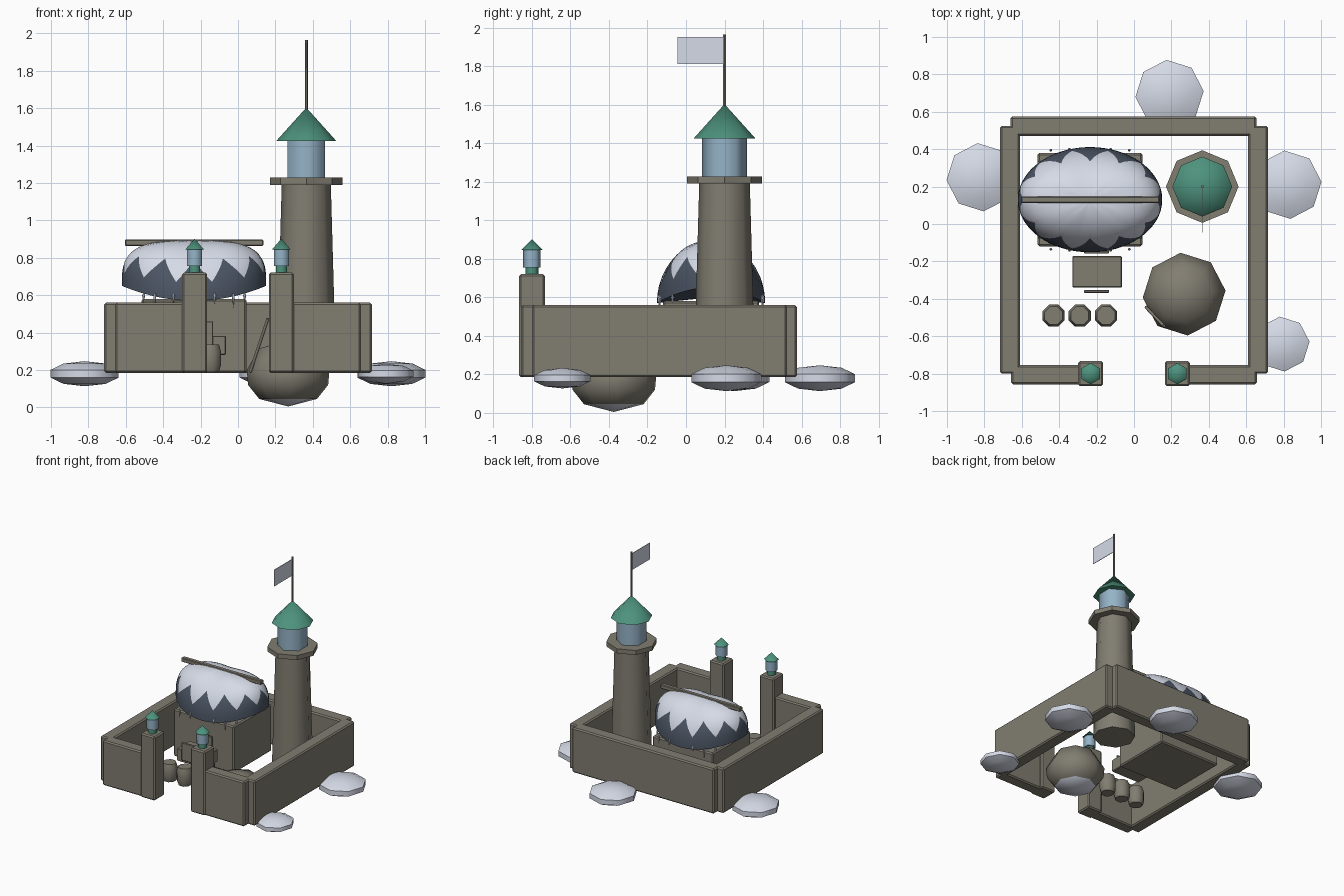
import bpy, bmesh, math
from math import sin, cos, pi, radians
from mathutils import Vector

if "Cube" in bpy.data.objects:
    bpy.data.objects.remove(bpy.data.objects["Cube"])


def mat(name, col):
    m = bpy.data.materials.new(name)
    m.diffuse_color = (*col, 1)
    m.use_nodes = True
    m.node_tree.nodes["Principled BSDF"].inputs["Base Color"].default_value = m.diffuse_color
    return m


STONE = mat("warm_grey_stone", (0.22, 0.205, 0.165))
SNOW = mat("snow", (0.70, 0.74, 0.84))
SLATE = mat("dark_slate", (0.07, 0.09, 0.125))
GREEN = mat("green_copper", (0.075, 0.29, 0.205))
GLASS = mat("lantern_blue", (0.30, 0.45, 0.57))


def finish(name, bm, mats, smooth=None):
    bmesh.ops.recalc_face_normals(bm, faces=bm.faces)
    me = bpy.data.meshes.new(name)
    bm.to_mesh(me)
    bm.free()
    ob = bpy.data.objects.new(name, me)
    bpy.context.collection.objects.link(ob)
    for m in mats:
        me.materials.append(m)
    if smooth:
        bpy.ops.object.select_all(action='DESELECT')
        bpy.context.view_layer.objects.active = ob
        ob.select_set(True)
        bpy.ops.object.shade_smooth_by_angle(angle=radians(smooth))
    return ob


def box(name, x0, x1, y0, y1, z0, z1, m=STONE, bevel=0.0):
    bm = bmesh.new()
    bmesh.ops.create_cube(bm, size=1)
    for v in bm.verts:
        v.co = Vector(((x0 + x1) / 2 + v.co.x * (x1 - x0),
                       (y0 + y1) / 2 + v.co.y * (y1 - y0),
                       (z0 + z1) / 2 + v.co.z * (z1 - z0)))
    if bevel:
        bmesh.ops.bevel(bm, geom=bm.edges[:], offset=bevel, segments=1, affect='EDGES')
    return finish(name, bm, [m])


def lathe(name, x, y, profile, n, mats, rot=0.0, smooth=50, rule=None):
    """Closed solid of revolution from (radius, z) points, bottom to top."""
    bm = bmesh.new()
    rings = []
    for r, z in profile:
        if r == 0:
            rings.append([bm.verts.new((x, y, z))] * n)
        else:
            rings.append([bm.verts.new((x + r * cos(rot + 2 * pi * i / n),
                                        y + r * sin(rot + 2 * pi * i / n), z)) for i in range(n)])
    for a, b in zip(rings, rings[1:]):
        for i in range(n):
            j = (i + 1) % n
            bm.faces.new(list(dict.fromkeys((a[i], a[j], b[j], b[i]))))
    for ring, (r, z) in ((rings[0], profile[0]), (rings[-1], profile[-1])):
        if r:
            bm.faces.new(ring)
    if rule:
        for f in bm.faces:
            f.material_index = rule(f.calc_center_median())
    return finish(name, bm, mats, smooth)


# Courtyard walls
Z0, Z1 = 0.185, 0.56
box("back_wall", -0.66, 0.655, 0.47, 0.575, Z0, Z1, bevel=0.01)
for s, side in ((-1, "left"), (1, "right")):
    a, b = sorted((s * 0.61, s * 0.716))
    box(side + "_wall", a, b, -0.80, 0.525, Z0, Z1, bevel=0.01)
    a, b = sorted((s * 0.19, s * 0.657))
    box(side + "_front_wall", a, b, -0.857, -0.755, Z0, Z1, bevel=0.01)

    # Gate post with a small lantern
    cx = s * 0.232
    box(side + "_gate_post", cx - 0.067, cx + 0.067, -0.867, -0.733, Z0, 0.72, bevel=0.01)
    lathe(side + "_gate_lantern_foot", cx, -0.8, [(0.034, 0.715), (0.034, 0.757)], 6, [GREEN], pi / 6, 61)
    lathe(side + "_gate_lantern_glass", cx, -0.8, [(0.046, 0.755), (0.046, 0.85)], 6, [GLASS], pi / 6, 61)
    lathe(side + "_gate_lantern_cap", cx, -0.8, [(0.057, 0.845), (0, 0.902)], 6, [GREEN], pi / 6)

# Watch tower with lantern room, cap, pole and flag
TX, TY = 0.365, 0.2
lathe("tower_shaft", TX, TY, [(0.16, Z0), (0.131, 1.2)], 8, [STONE])
lathe("tower_gallery", TX, TY, [(0.194, 1.19), (0.194, 1.228)], 8, [STONE], 0, 30)
lathe("tower_lantern", TX, TY, [(0.116, 1.225), (0.116, 1.43)], 6, [GLASS], pi / 6, 61)
lathe("tower_cap", TX, TY, [(0.16, 1.425), (0, 1.603)], 8, [GREEN])
lathe("flag_pole", TX, TY, [(0.008, 1.58), (0.008, 1.965)], 6, [STONE])
box("flag", TX - 0.002, TX + 0.002, -0.045, TY, 1.812, 1.95, SNOW)

# House body and ridge beam
HX, HY = -0.235, 0.13
box("house_body", HX - 0.28, HX + 0.28, HY - 0.25, HY + 0.25, Z0, 0.58, bevel=0.01)
box("ridge_beam", HX - 0.37, HX + 0.37, HY - 0.018, HY + 0.018, 0.862, 0.897, bevel=0.005)


# Domed roof: slate skirt with a zigzag edge of snow above
def roof_point(t, h):
    c2 = cos(t) ** 2
    p = 2 + 1.3 * c2
    r = max(0.0, 1 - h ** p) ** (1 / p)
    rim = 0.57 + 0.08 * c2
    return (HX + 0.386 * r * cos(t), HY + 0.281 * r * sin(t), rim + (0.893 - rim) * h)


bm = bmesh.new()
N, TEETH = 96, 12
rings = []
for k in range(13):
    ring = []
    for i in range(N):
        u = (i * TEETH / N) % 1
        edge = 0.30 + 0.38 * abs(2 * u - 1)
        h = edge * k / 5 if k <= 5 else edge + (1 - edge) * sin((k - 5) / 8 * pi / 2)
        ring.append(bm.verts.new(roof_point(2 * pi * i / N, h)))
    rings.append(ring)
top = bm.verts.new((HX, HY, 0.893))
for k in range(12):
    for i in range(N):
        j = (i + 1) % N
        f = bm.faces.new((rings[k][i], rings[k][j], rings[k + 1][j], rings[k + 1][i]))
        f.material_index = 0 if k < 5 else 1
for i in range(N):
    bm.faces.new((rings[12][i], rings[12][(i + 1) % N], top)).material_index = 1
base = bm.verts.new((HX, HY, 0.6))
for i in range(N):
    bm.faces.new((rings[0][(i + 1) % N], rings[0][i], base))
bmesh.ops.remove_doubles(bm, verts=bm.verts, dist=0.0005)
finish("house_roof", bm, [SLATE, SNOW], 40)

# Icicles around the eaves
for i, (dx, dy, length) in enumerate(((0.21, 0.265, 0.07), (0.27, 0.2, 0.06), (0.11, 0.27, 0.05))):
    for sx in (-1, 1):
        for sy in (-1, 1):
            lathe("icicle", HX + sx * dx, HY + sy * dy,
                  [(0, 0.60 - length), (0.008, 0.60), (0, 0.615)], 6, [SNOW])

# Barrels
for x in (-0.43, -0.29, -0.15):
    lathe("barrel", x, -0.49, [(0.052, 0.19), (0.064, 0.225), (0.064, 0.30), (0.052, 0.337)],
          8, [STONE], pi / 8)

# Cart body with side boards
box("cart_body", -0.33, -0.065, -0.34, -0.172, 0.28, 0.383, bevel=0.005)
for y in (-0.368, -0.158):
    box("cart_side", -0.267, -0.133, y, y + 0.016, 0.31, 0.46, bevel=0.004)

# Round boulder with a snowy underside, and a pole leaning on it
lathe("boulder", 0.268, -0.375,
      [(0, 0.005), (0.155, 0.045), (0.215, 0.12), (0.222, 0.2), (0.155, 0.315), (0, 0.36)],
      8, [STONE, SNOW], radians(5), 50, lambda c: 1 if c.z < 0.05 else 0)
bm = bmesh.new()
bmesh.ops.create_cone(bm, cap_ends=True, segments=6, radius1=0.009, radius2=0.009, depth=1)
a, b = Vector((0.065, -0.445, 0.19)), Vector((0.16, -0.545, 0.475))
q = Vector((0, 0, 1)).rotation_difference(b - a)
for v in bm.verts:
    v.co.z *= (b - a).length
    v.co = (a + b) / 2 + q @ v.co
finish("leaning_pole", bm, [STONE], 61)

# Snow mounds around the walls
for x, y, r, h in ((-0.82, 0.25, 0.183, 0.067), (0.19, 0.695, 0.183, 0.067),
                   (0.82, 0.21, 0.183, 0.067), (0.792, -0.642, 0.147, 0.053)):
    prof = [(r / 0.951 * sin(pi * k / 5) if 0 < k < 5 else 0, 0.18 - h * cos(pi * k / 5)) for k in range(6)]
    lathe("snow_mound", x, y, prof, 8, [SNOW], radians(5), 60)
